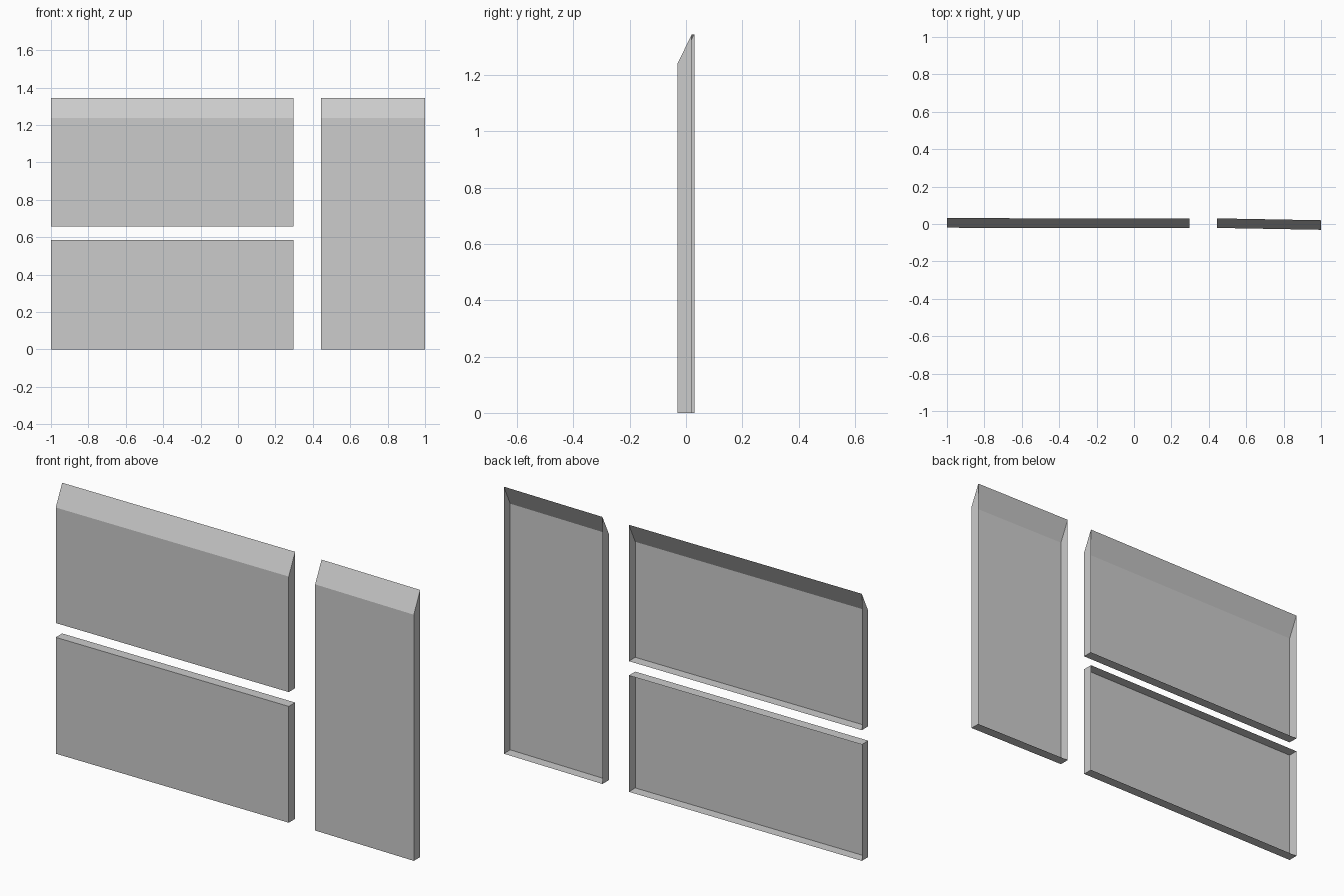
import bpy, bmesh

if "Cube" in bpy.data.objects:
    bpy.data.objects.remove(bpy.data.objects["Cube"])

DEPTH = 0.051


def panel(name, x0, x1, y0, y1, z0, z1, bevel=0.0):
    """Thin tray open at the back; y0/y1 are the front depths at its left/right ends."""
    bm = bmesh.new()
    front_top = z1 - bevel
    front = [bm.verts.new(p) for p in ((x0, y0, z0), (x1, y1, z0),
                                       (x1, y1, front_top), (x0, y0, front_top))]
    back = [bm.verts.new(p) for p in ((x0, y0 + DEPTH, z0), (x1, y1 + DEPTH, z0),
                                      (x1, y1 + DEPTH, z1), (x0, y0 + DEPTH, z1))]
    bm.faces.new(front)
    for i in range(4):
        j = (i + 1) % 4
        bm.faces.new((front[j], front[i], back[i], back[j]))
    mesh = bpy.data.meshes.new(name)
    bm.to_mesh(mesh)
    bm.free()
    obj = bpy.data.objects.new(name, mesh)
    bpy.context.collection.objects.link(obj)


# Two stacked wide panels on the left
panel("lower_left_panel", -1.0, 0.297, -0.02, -0.021, 0.0, 0.585)
panel("upper_left_panel", -1.0, 0.297, -0.02, -0.021, 0.657, 1.343, 0.105)
# Tall, slightly angled panel on the right
panel("tall_right_panel", 0.444, 1.0, -0.021, -0.031, 0.0, 1.343, 0.105)
